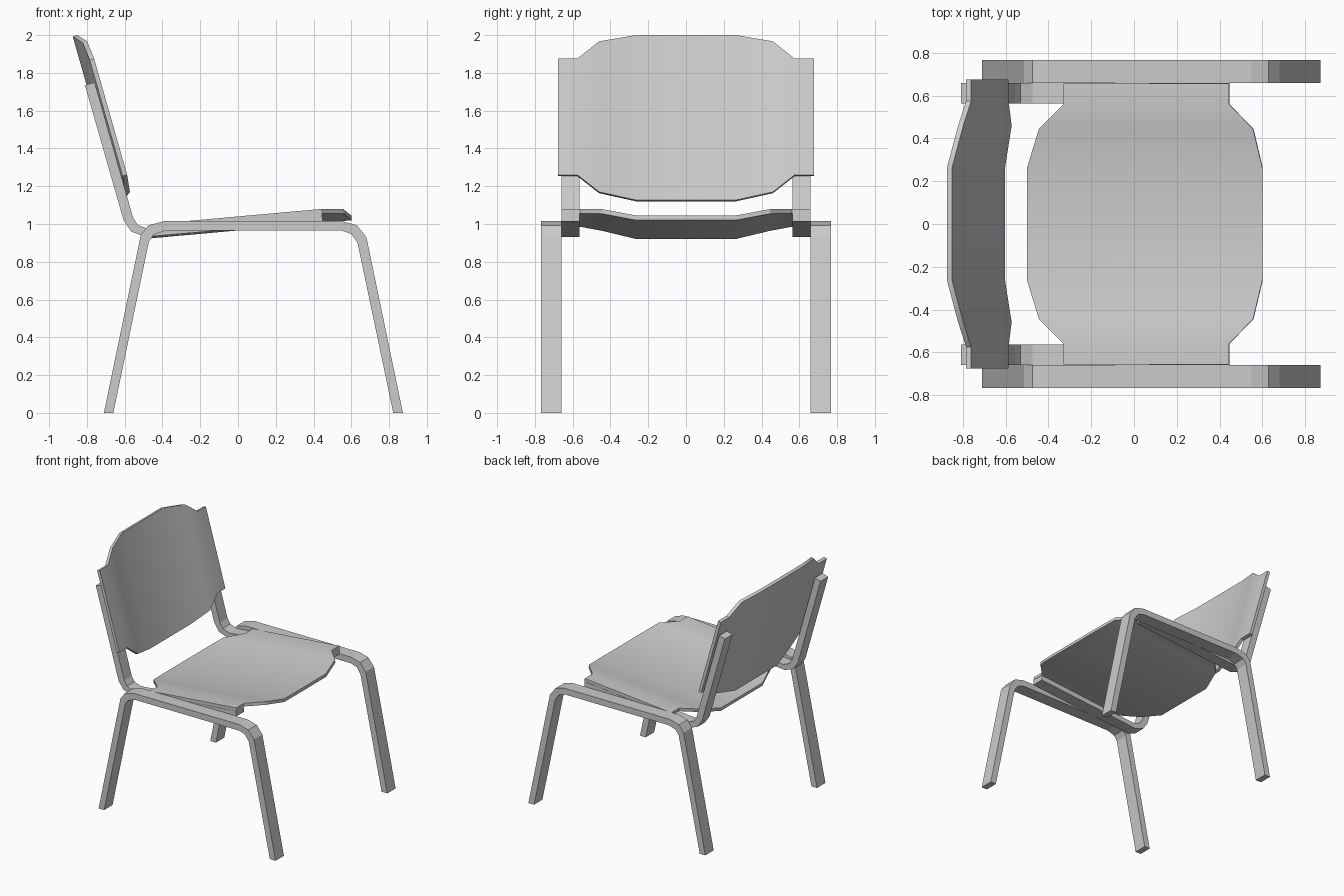
import bpy, bmesh
from mathutils import Vector

if "Cube" in bpy.data.objects:
    bpy.data.objects.remove(bpy.data.objects["Cube"])


def make_object(name, bm):
    bmesh.ops.recalc_face_normals(bm, faces=bm.faces)
    me = bpy.data.meshes.new(name)
    bm.to_mesh(me)
    bm.free()
    ob = bpy.data.objects.new(name, me)
    bpy.context.collection.objects.link(ob)
    return ob


def bent_strip(name, outer, inner, y0, y1):
    """Flat bar bent in the xz plane, mirrored to the other side."""
    bm = bmesh.new()
    rings = []
    for (ox, oz), (ix, iz) in zip(outer, inner):
        rings.append([bm.verts.new(p) for p in
                      ((ox, y0, oz), (ox, y1, oz), (ix, y1, iz), (ix, y0, iz))])
    for a, b in zip(rings, rings[1:]):
        for i in range(4):
            j = (i + 1) % 4
            bm.faces.new((a[i], a[j], b[j], b[i]))
    bm.faces.new(rings[0])
    bm.faces.new(rings[-1])
    ob = make_object(name, bm)
    mod = ob.modifiers.new("Mirror", "MIRROR")
    mod.use_axis = (False, True, False)
    return ob


def curved_panel(name, half, point, shift):
    """Panel lofted across y from columns (y, low, high, curve offset)."""
    columns = [(-y, a, b, c) for y, a, b, c in reversed(half)] + half
    shift = Vector(shift)
    bm = bmesh.new()
    rings = []
    for y, lo, hi, off in columns:
        p, q = Vector(point(lo, y, off)), Vector(point(hi, y, off))
        rings.append([bm.verts.new(v) for v in (p, q, q + shift, p + shift)])
    for a, b in zip(rings, rings[1:]):
        for i in range(4):
            j = (i + 1) % 4
            bm.faces.new((a[i], a[j], b[j], b[i]))
    bm.faces.new(rings[0])
    bm.faces.new(rings[-1])
    ob = make_object(name, bm)
    bpy.ops.object.select_all(action="DESELECT")
    ob.select_set(True)
    bpy.context.view_layer.objects.active = ob
    bpy.ops.object.shade_smooth_by_angle()
    return ob


# Side leg frames: back leg, rail and front leg in one bent bar
bent_strip("leg_frames",
           [(-.71, 0), (-.515, .94), (-.475, .993), (-.39, 1.015),
            (.55, 1.015), (.63, .993), (.68, .93), (.873, 0)],
           [(-.66, 0), (-.472, .905), (-.445, .945), (-.38, .965),
            (.55, .965), (.60, .947), (.633, .90), (.822, 0)],
           .66, .767)

# Inner supports carrying the backrest and running under the seat
bent_strip("back_supports",
           [(-.81, 1.735), (-.606, 1.02), (-.565, .96), (-.49, .932), (.447, 1.013)],
           [(-.759, 1.75), (-.556, 1.035), (-.53, .995), (-.475, .974), (.445, 1.055)],
           .563, .66)

# Seat: shallow trough sloping up to the front
curved_panel("seat",
             [(.265, -.50, .60, 0), (.445, -.445, .557, .038),
              (.56, -.33, .445, .049), (.658, -.33, .445, .049)],
             lambda s, y, off: (s, y, 1.045 + .09 * (s - .6) + off),
             (.002, 0, -.025))

# Backrest: curved panel leaning backwards
curved_panel("backrest",
             [(.265, 1.127, 2.0, 0), (.46, 1.17, 1.967, .043),
              (.575, 1.26, 1.876, .054), (.677, 1.26, 1.876, .054)],
             lambda s, y, off: (-.851 - .284 * (s - 2.0) + off, y, s),
             (-.024, 0, -.007))
